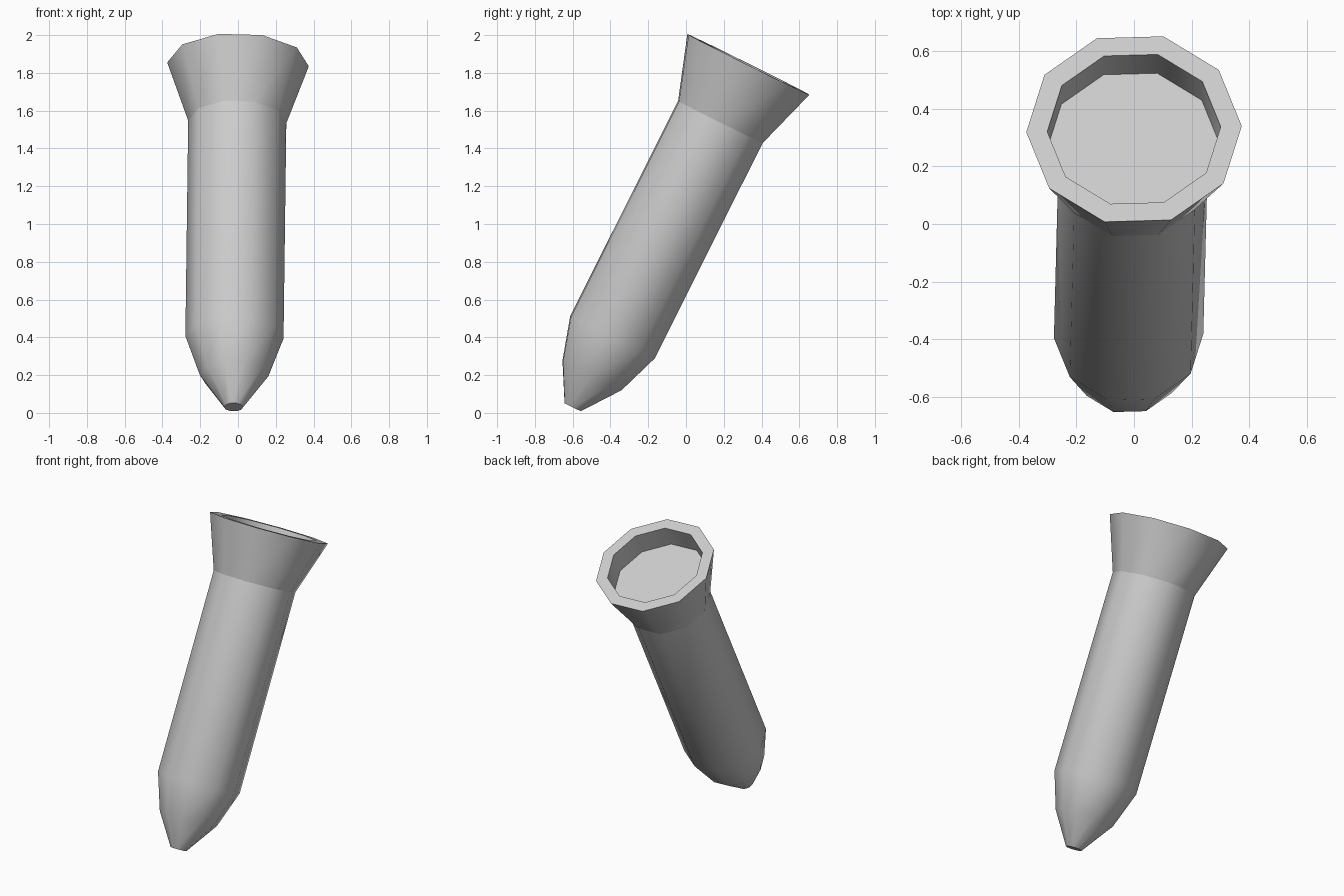
import bpy
import bmesh
from math import sin, cos, pi, radians
from mathutils import Matrix

SIDES = 10
TWIST = radians(1.8)

cube = bpy.data.objects.get("Cube")
if cube:
    bpy.data.objects.remove(cube, do_unlink=True)

grey = bpy.data.materials.new("light_grey")
grey.use_nodes = True
colour = (0.6, 0.6, 0.6, 1)
grey.diffuse_color = colour
grey.node_tree.nodes["Principled BSDF"].inputs["Base Color"].default_value = colour

# Leaning axis, with its origin at the centre of the head's rim
lean = (Matrix.Translation((0, 0.33, 1.845))
        @ Matrix.Rotation(0.013, 4, 'Y')
        @ Matrix.Rotation(radians(-26.4), 4, 'X'))


def loft(name, rings, cap_first=False, cap_last=False):
    """Join ten-sided rings given as (radius, height, sideways offset)."""
    bm = bmesh.new()
    loops = []
    for radius, height, offset in rings:
        angles = [TWIST + 2 * pi * i / SIDES for i in range(SIDES)]
        loops.append([bm.verts.new((radius * cos(a), radius * sin(a) + offset, height))
                      for a in angles])
    for low, high in zip(loops, loops[1:]):
        for i in range(SIDES):
            j = (i + 1) % SIDES
            bm.faces.new((low[i], low[j], high[j], high[i]))
    if cap_first:
        bm.faces.new(loops[0][::-1])
    if cap_last:
        bm.faces.new(loops[-1])
    bm.transform(lean)
    mesh = bpy.data.meshes.new(name)
    bm.to_mesh(mesh)
    bm.free()
    mesh.materials.append(grey)
    obj = bpy.data.objects.new(name, mesh)
    bpy.context.collection.objects.link(obj)
    bpy.ops.object.select_all(action='DESELECT')
    obj.select_set(True)
    bpy.context.view_layer.objects.active = obj
    bpy.ops.object.shade_smooth_by_angle(angle=radians(40))
    return obj


# Straight shaft narrowing to a blunt tip
loft("shaft", [(0.05, -2.039, -0.026), (0.182, -1.843, -0.009),
               (0.26, -1.614, -0.002), (0.26, -0.339, 0.003)], cap_first=True)

# Flared head with a flat rim and a shallow recess
loft("head", [(0.26, -0.339, 0.003), (0.375, 0, 0),
              (0.302, 0, 0), (0.302, -0.147, 0)], cap_last=True)
